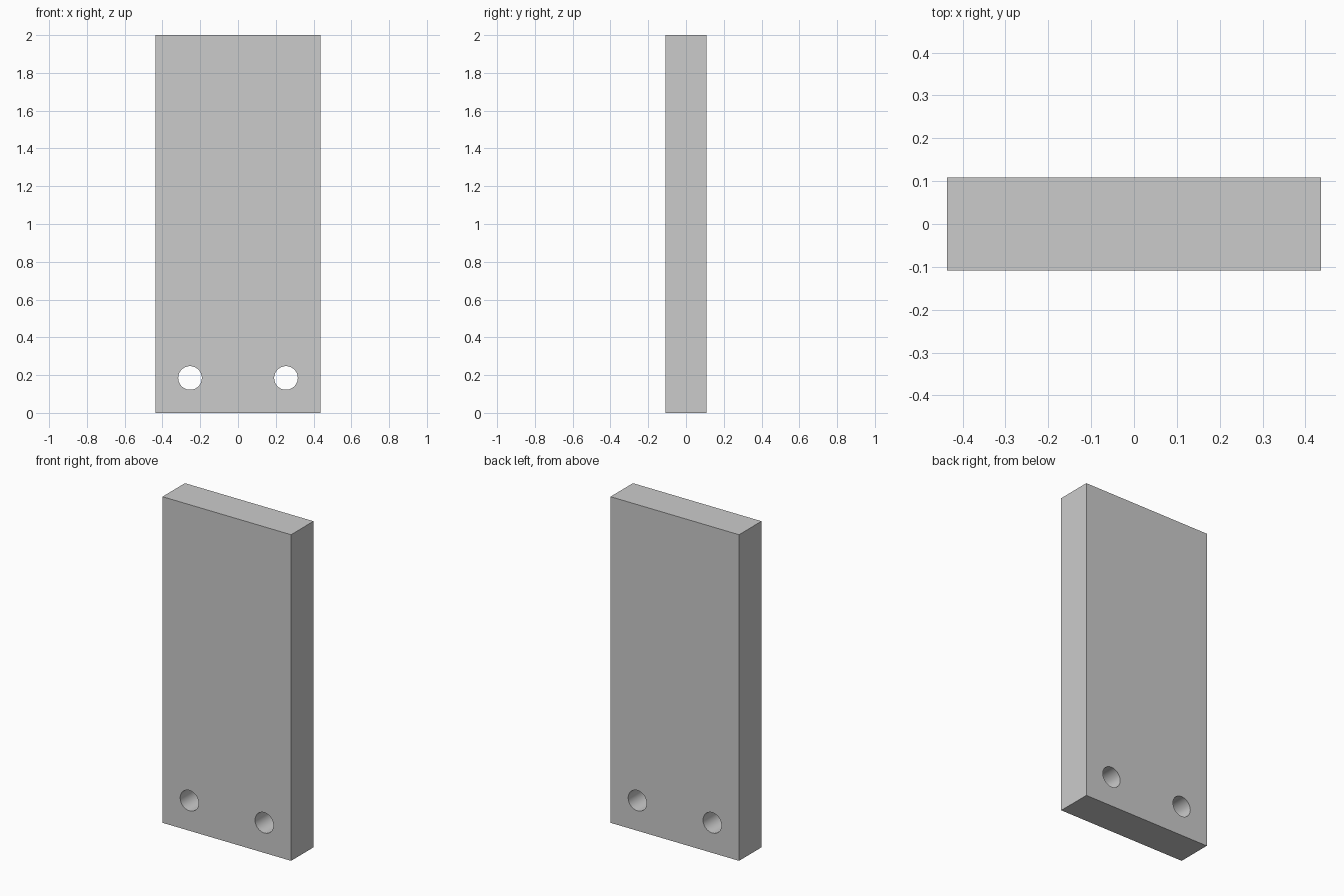
import bpy
from math import radians

if "Cube" in bpy.data.objects:
    bpy.data.objects.remove(bpy.data.objects["Cube"])

WIDTH, DEPTH, HEIGHT = 0.872, 0.217, 2.0
HOLE_X, HOLE_Z, HOLE_R = 0.254, 0.185, 0.0625

# Plate
bpy.ops.mesh.primitive_cube_add(size=1, location=(0, 0, HEIGHT / 2))
plate = bpy.context.object
plate.name = "mounting_plate"
plate.scale = (WIDTH, DEPTH, HEIGHT)
bpy.ops.object.transform_apply(location=True, rotation=False, scale=True)

# Two round through holes near the bottom edge
for side in (-1, 1):
    bpy.ops.mesh.primitive_cylinder_add(
        vertices=64, radius=HOLE_R, depth=DEPTH * 2,
        location=(side * HOLE_X, 0, HOLE_Z), rotation=(radians(90), 0, 0))
    cutter = bpy.context.object
    cutter.name = "hole_cutter"
    cutter.hide_render = True
    bpy.context.view_layer.objects.active = plate
    cut = plate.modifiers.new("hole", 'BOOLEAN')
    cut.operation = 'DIFFERENCE'
    cut.solver = 'EXACT'
    cut.object = cutter
    bpy.ops.object.modifier_apply(modifier=cut.name)
    bpy.data.objects.remove(cutter, do_unlink=True)

# Smooth hole walls, sharp plate edges
bpy.ops.object.select_all(action='DESELECT')
plate.select_set(True)
bpy.context.view_layer.objects.active = plate
bpy.ops.object.shade_smooth_by_angle(angle=radians(30))
